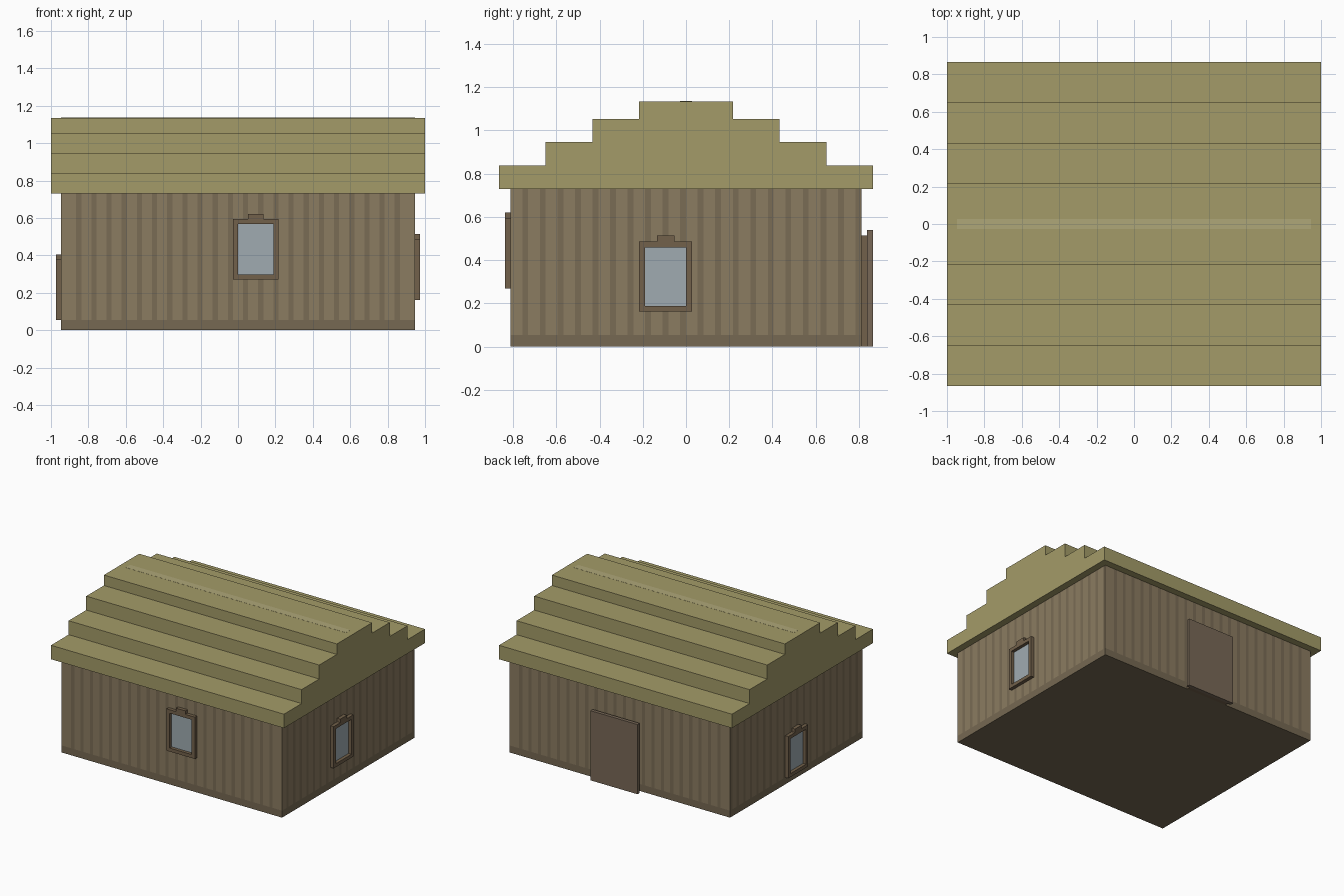
import bpy, bmesh
from mathutils import Matrix, Vector
from math import radians

if "Cube" in bpy.data.objects:
    bpy.data.objects.remove(bpy.data.objects["Cube"])

V = 2 / 74  # block unit: the roof is 74 units long


def material(name, rgb):
    m = bpy.data.materials.new(name)
    m.diffuse_color = (*rgb, 1)
    m.use_nodes = True
    m.node_tree.nodes["Principled BSDF"].inputs["Base Color"].default_value = m.diffuse_color
    return m


THATCH = material("thatch", (0.37, 0.33, 0.14))
RIDGE = material("ridge_thatch", (0.43, 0.39, 0.19))
PLANK = material("plank", (0.26, 0.20, 0.12))
GROOVE = material("groove", (0.195, 0.15, 0.09))
BASE = material("base_wood", (0.18, 0.14, 0.085))
TRIM = material("trim", (0.17, 0.12, 0.07))
DOOR = material("door_wood", (0.19, 0.14, 0.095))
GLASS = material("glass", (0.35, 0.41, 0.44))


def finish(bm, name, *mats):
    bmesh.ops.recalc_face_normals(bm, faces=bm.faces)
    me = bpy.data.meshes.new(name)
    bm.to_mesh(me)
    bm.free()
    for m in mats:
        me.materials.append(m)
    ob = bpy.data.objects.new(name, me)
    bpy.context.collection.objects.link(ob)
    return ob


def add_box(bm, lo, hi):
    lo, hi = Vector(lo) * V, Vector(hi) * V
    mat = Matrix.Translation((lo + hi) / 2) @ Matrix.Diagonal((*(hi - lo), 1))
    return bmesh.ops.create_cube(bm, size=1, matrix=mat)


def box(name, lo, hi, mat):
    bm = bmesh.new()
    add_box(bm, lo, hi)
    return finish(bm, name, mat)


def prism(name, outline, to_3d, depth, mat):
    # extrude a flat outline along the given depth vector
    bm = bmesh.new()
    face = bm.faces.new([bm.verts.new(Vector(to_3d(a, b)) * V) for a, b in outline])
    ext = bmesh.ops.extrude_face_region(bm, geom=[face])
    bmesh.ops.translate(bm, vec=Vector(depth) * V,
                        verts=[g for g in ext["geom"] if isinstance(g, bmesh.types.BMVert)])
    return finish(bm, name, mat)


# walls: one block sliced into planks, grooves and a darker base course
bm = bmesh.new()
add_box(bm, (-35, -30, 0), (35, 30, 27))
x_grooves = range(-32, 33, 3)
y_grooves = range(-28, 30, 3)


def cut(co, normal):
    bmesh.ops.bisect_plane(bm, geom=bm.verts[:] + bm.edges[:] + bm.faces[:],
                           plane_co=Vector(co) * V, plane_no=normal)


cut((0, 0, 2), (0, 0, 1))
for i in x_grooves:
    cut((i, 0, 0), (1, 0, 0))
    cut((i + 1, 0, 0), (1, 0, 0))
for i in y_grooves:
    cut((0, i, 0), (0, 1, 0))
    cut((0, i + 1, 0), (0, 1, 0))
for f in bm.faces:
    c = f.calc_center_median() / V
    on_front = abs(f.normal.y) > 0.5
    pos, grooves = (c.x, x_grooves) if on_front else (c.y, y_grooves)
    if c.z < 2:
        f.material_index = 2
    elif any(i < pos < i + 1 for i in grooves):
        f.material_index = 1
finish(bm, "walls", PLANK, GROOVE, BASE)

# stepped roof profile, mirrored about the ridge
half = [(32, 27), (32, 31), (24, 31), (24, 35), (16, 35), (16, 39), (8, 39), (8, 42)]
outline = half + [(-y, z) for y, z in reversed(half)]
prism("stepped_roof", outline, lambda y, z: (-37, y, z), (74, 0, 0), THATCH)
box("ridge_strip", (-35, -1, 41.9), (35, 1, 42.03), RIDGE)


# windows: raised frame with a small cap and a recessed pane
def window(name, angle, wall, u, z):
    bm = bmesh.new()
    o, i = -wall - 1, -wall
    add_box(bm, (u, o, z), (u + 1, i, z + 12))
    add_box(bm, (u + 8, o, z), (u + 9, i, z + 12))
    add_box(bm, (u + 1, o, z), (u + 8, i, z + 1))
    add_box(bm, (u + 1, o, z + 11), (u + 8, i, z + 12))
    add_box(bm, (u + 3, o, z + 12), (u + 6, i, z + 13))
    frame = finish(bm, name + "_window_frame", TRIM)
    pane = box(name + "_window_pane", (u + 1, i - 0.08, z + 1), (u + 8, i + 0.5, z + 11), GLASS)
    for ob in (frame, pane):
        ob.data.transform(Matrix.Rotation(radians(angle), 4, "Z"))


window("front", 0, 30, -1, 10)
window("right", 90, 35, -8, 6)
window("left", -90, 35, -5, 2)

# back door: backing panel and a wider outer leaf
box("door_backing", (-6, 30, 0), (7, 31, 19), TRIM)
box("door_leaf", (-7, 31, 0), (8, 32, 20), DOOR)
